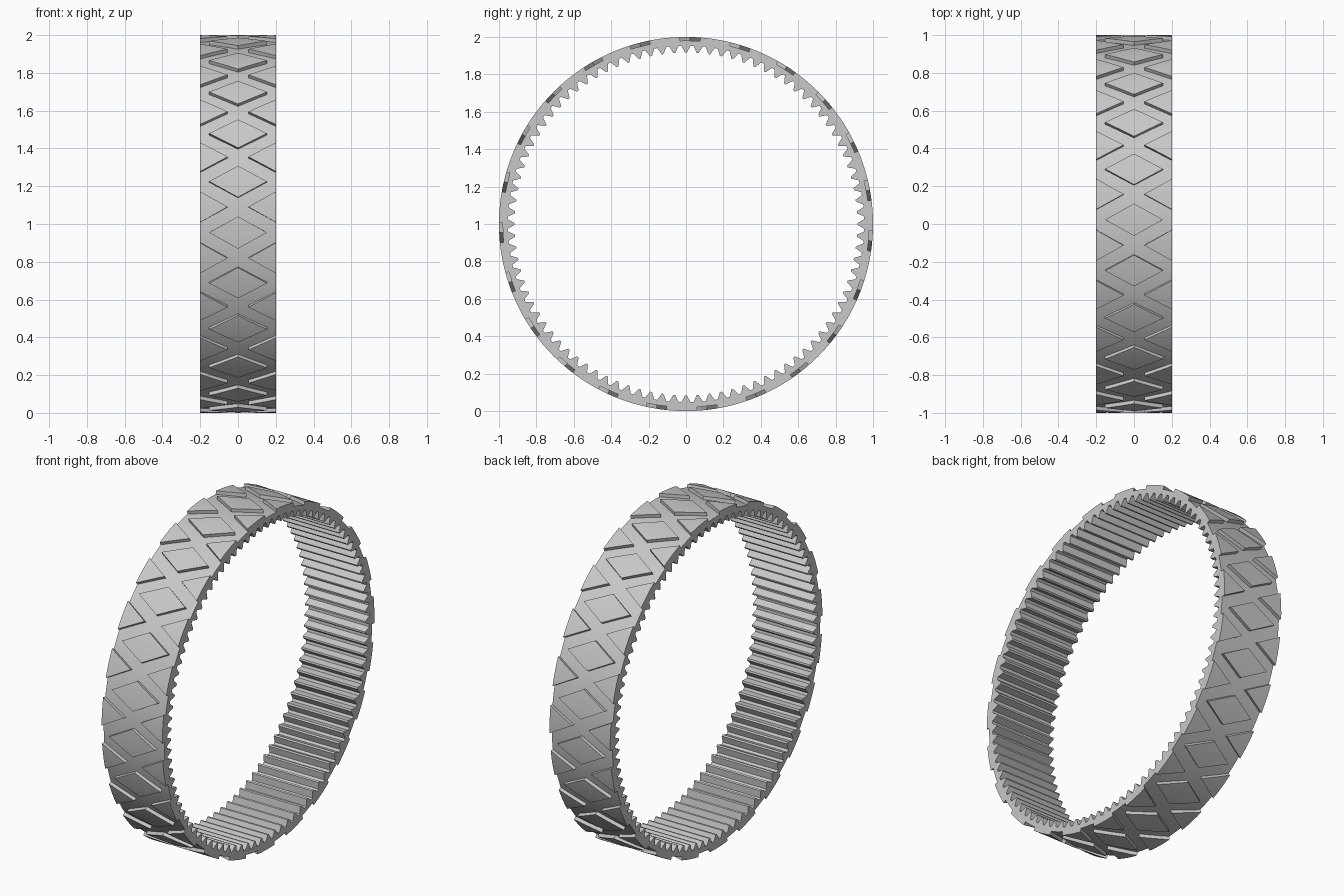
import bpy, bmesh
from math import sin, cos, radians, pi

if "Cube" in bpy.data.objects:
    bpy.data.objects.remove(bpy.data.objects["Cube"], do_unlink=True)

HALF = 0.2             # half the width of the ring
OUTER, BASE = 1.0, 0.98
ROOT, TIP = 0.953, 0.916
TREADS, TEETH = 23, 92
START = 88.7           # angle of the first diamond, in degrees

grey = bpy.data.materials.new("grey")
grey.use_nodes = True
grey.diffuse_color = (0.58, 0.58, 0.58, 1)
grey.node_tree.nodes["Principled BSDF"].inputs["Base Color"].default_value = grey.diffuse_color


def point(x, radius, angle):
    return (x, radius * cos(angle), 1 + radius * sin(angle))


def finish(bm, name):
    bmesh.ops.remove_doubles(bm, verts=bm.verts, dist=1e-5)
    bmesh.ops.recalc_face_normals(bm, faces=bm.faces)
    mesh = bpy.data.meshes.new(name)
    bm.to_mesh(mesh)
    bm.free()
    mesh.materials.append(grey)
    obj = bpy.data.objects.new(name, mesh)
    bpy.context.collection.objects.link(obj)
    bpy.ops.object.select_all(action="DESELECT")
    obj.select_set(True)
    bpy.context.view_layer.objects.active = obj
    bpy.ops.object.shade_smooth_by_angle(angle=radians(20))


def sweep(bm, sections, closed=False):
    """Join four-cornered sections into a solid."""
    rings = [[bm.verts.new(p) for p in s] for s in sections]
    following = rings[1:] + rings[:1] if closed else rings[1:]
    for a, b in zip(rings, following):
        for i in range(4):
            j = (i + 1) % 4
            bm.faces.new((a[i], a[j], b[j], b[i]))


def block(bm, centre, half_angle, span, steps=10):
    """Curved raised block; span gives its x range at each fraction."""
    sections = []
    for i in range(steps + 1):
        t = 2 * i / steps - 1
        angle = radians(centre + t * half_angle)
        x0, x1 = span(abs(t))
        sections.append([point(x0, BASE - 0.0005, angle), point(x1, BASE - 0.0005, angle),
                         point(x1, OUTER, angle), point(x0, OUTER, angle)])
    sweep(bm, sections)
    # drop the collapsed end walls
    bmesh.ops.dissolve_degenerate(bm, dist=1e-6, edges=bm.edges)


# Ring with inward teeth
bm = bmesh.new()
sections = []
for k in range(TEETH):
    for offset, radius in ((-0.38, ROOT), (-0.08, TIP), (0.08, TIP), (0.38, ROOT)):
        a = pi / 2 + 2 * pi * (k + offset) / TEETH
        sections.append([point(-HALF, radius, a), point(HALF, radius, a),
                         point(HALF, BASE, a), point(-HALF, BASE, a)])
sweep(bm, sections, closed=True)
finish(bm, "toothed_ring")

# Diamond tread blocks along the middle
pitch = 360 / TREADS
bm = bmesh.new()
for k in range(TREADS):
    block(bm, START + k * pitch, 4.9, lambda t: (-0.153 * (1 - t), 0.153 * (1 - t)))
finish(bm, "diamond_treads")

# Triangular tread blocks along both rims, between the diamonds
for side, name in ((1, "left_edge_treads"), (-1, "right_edge_treads")):
    bm = bmesh.new()
    for k in range(TREADS):
        block(bm, START + (k + 0.5) * pitch, 4.7,
              lambda t: (side * (HALF - 0.145 * (1 - t)), side * HALF))
    finish(bm, name)
